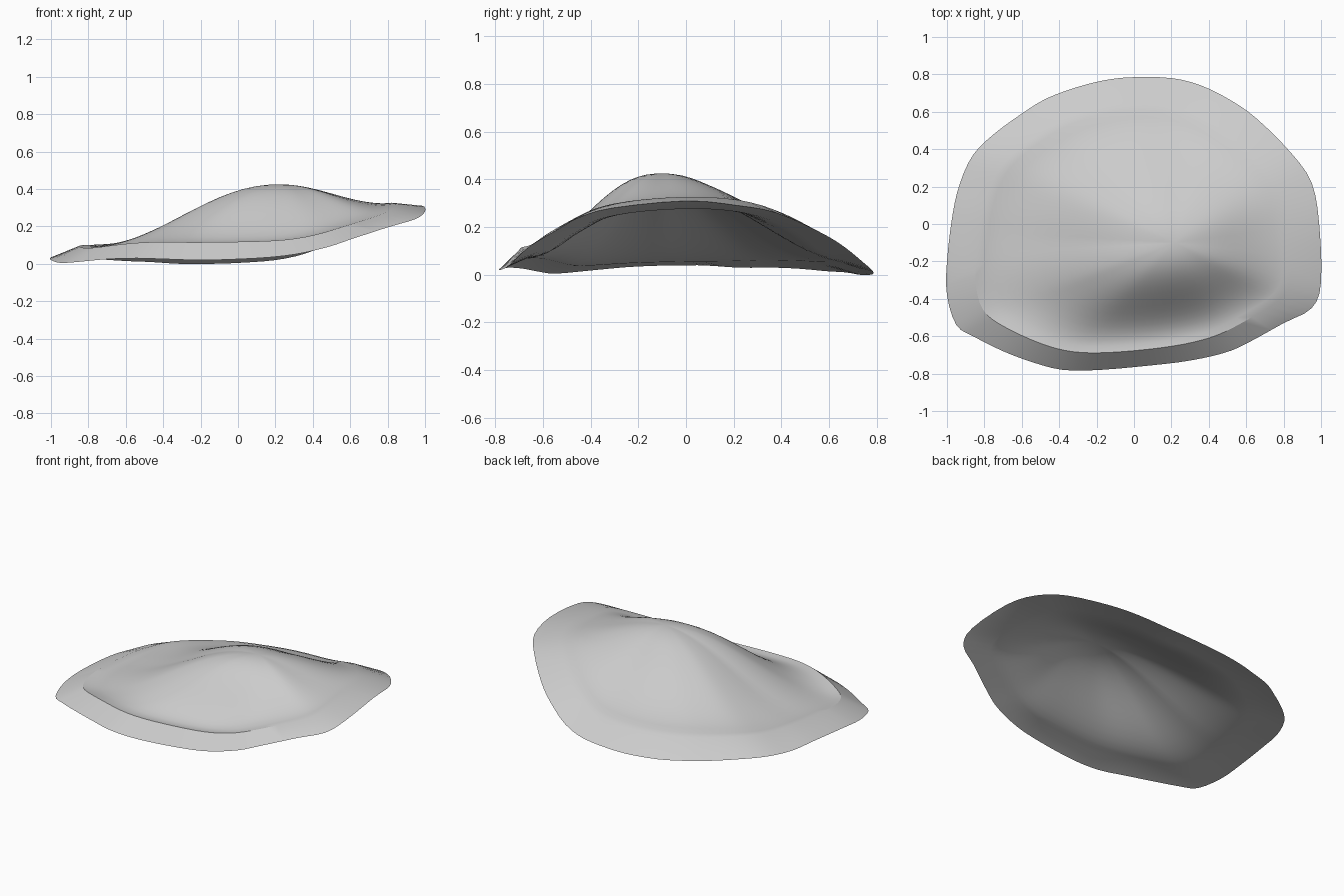
import bpy
import bmesh
from math import cos, pi
from mathutils import Vector

default_cube = bpy.data.objects.get("Cube")
if default_cube:
    bpy.data.objects.remove(default_cube, do_unlink=True)

# Outline of the thin rim, counter-clockwise seen from above
RIM = [Vector(p) for p in (
    (1, -.31, .28), (.99, 0, .31), (.95, .22, .29), (.84, .38, .26),
    (.66, .56, .18), (.52, .66, .12), (.36, .74, .055), (.2, .78, .02),
    (0, .785, .005), (-.15, .77, 0), (-.31, .73, 0), (-.47, .67, .01),
    (-.6, .59, .015), (-.75, .48, .025), (-.86, .37, .03), (-.93, .22, .03),
    (-.97, .05, .04), (-1, -.2, .035), (-1, -.38, .02), (-.95, -.54, .005),
    (-.86, -.6, .01), (-.7, -.68, .025), (-.54, -.74, .03), (-.38, -.78, .025),
    (-.18, -.78, .02), (.1, -.755, .03), (.3, -.73, .05), (.48, -.69, .09),
    (.6, -.64, .13), (.8, -.53, .195), (.95, -.45, .24))]
CENTRE = Vector((0, -.05, 0))
PEAK = Vector((.22, -.1, .425))
SPLITS = 3          # steps along each outline segment
DOME_STEPS = 16     # rings between the peak and the groove
THICKNESS = .05


def smooth_loop(points, steps):
    """Closed Catmull-Rom curve through the points."""
    result, n = [], len(points)
    for i in range(n):
        a, b, c, d = (points[(i + k) % n] for k in (-1, 0, 1, 2))
        for s in range(steps):
            t = s / steps
            result.append(b + (c - a) * t / 2
                          + (a - b * 2.5 + c * 2 - d / 2) * t ** 2
                          + (b * 3 - a - c * 3 + d) * t ** 3 / 2)
    return result


def flat_direction(vector):
    return Vector((vector.x, vector.y)).normalized()


def relax(points, passes):
    """Round off the corners of a closed loop."""
    n = len(points)
    for _ in range(passes):
        points = [(points[i - 1] + points[i] * 2 + points[(i + 1) % n]) / 4
                  for i in range(n)]
    return points


def ridge_point(p):
    """Raised crease at the inner edge of the flange."""
    side = flat_direction(p - CENTRE)
    scale = .84 + .04 * max(0, -side.y)
    rise = .06 - .04 * max(0, side.x) + .035 * abs(side.y)
    q = CENTRE + (p - CENTRE) * scale
    q.z = p.z + rise
    return q


def groove_point(p):
    """Shallow channel where the flange meets the dome."""
    side = flat_direction(p - CENTRE)
    q = CENTRE + (p - CENTRE) * .945
    q.z = p.z - .006 + .022 * max(0, side.y)
    return q


def dome_point(foot, t):
    """Point on the way from the peak (0) down to the foot (1)."""
    side = flat_direction(foot - PEAK)
    bell = (1 + cos(pi * t ** (1 + .2 * abs(side.y)))) / 2
    blend = .4 * max(0, side.y) * min(1, t * 3)
    q = PEAK.lerp(foot, t)
    q.z = foot.z + (PEAK.z - foot.z) * (bell + (1 - t - bell) * blend)
    return q


def dome_rings(foot_ring, drop):
    rings = []
    for step in range(1, DOME_STEPS + 1):
        ring = [dome_point(p, step / DOME_STEPS) for p in foot_ring]
        rings.append([p - Vector((0, 0, drop)) for p in ring])
    return rings


def lowest_at_ground(points):
    return [Vector((p.x, p.y, max(0, p.z))) for p in points]


# Rings run from the peak over the top, around the rim and back underneath
rim = lowest_at_ground(smooth_loop(RIM, SPLITS))
ridge = relax([ridge_point(p) for p in rim], 6)
groove = [groove_point(p) for p in ridge]
rings = dome_rings(groove, 0) + [ridge, rim]
rings += reversed(dome_rings(ridge, THICKNESS))

bm = bmesh.new()
loops = [[bm.verts.new(p) for p in ring] for ring in rings]
count = len(rim)
for outer, inner in zip(loops, loops[1:]):
    for i in range(count):
        j = (i + 1) % count
        bm.faces.new((outer[i], inner[i], inner[j], outer[j]))

# Close the peak above and below
for loop, drop in ((loops[0], 0), (loops[-1], THICKNESS)):
    tip = bm.verts.new(PEAK - Vector((0, 0, drop)))
    for i in range(count):
        bm.faces.new((tip, loop[i], loop[(i + 1) % count]))
bmesh.ops.recalc_face_normals(bm, faces=bm.faces)

mesh = bpy.data.meshes.new("curved_shell")
bm.to_mesh(mesh)
bm.free()
shell = bpy.data.objects.new("curved_shell", mesh)
bpy.context.collection.objects.link(shell)

# Single plain grey finish
grey = bpy.data.materials.new("light_grey")
grey.use_nodes = True
colour = (.6, .6, .6, 1)
grey.diffuse_color = colour
grey.node_tree.nodes["Principled BSDF"].inputs["Base Color"].default_value = colour
mesh.materials.append(grey)

bpy.ops.object.select_all(action="DESELECT")
shell.select_set(True)
bpy.context.view_layer.objects.active = shell
bpy.ops.object.shade_smooth_by_angle()
